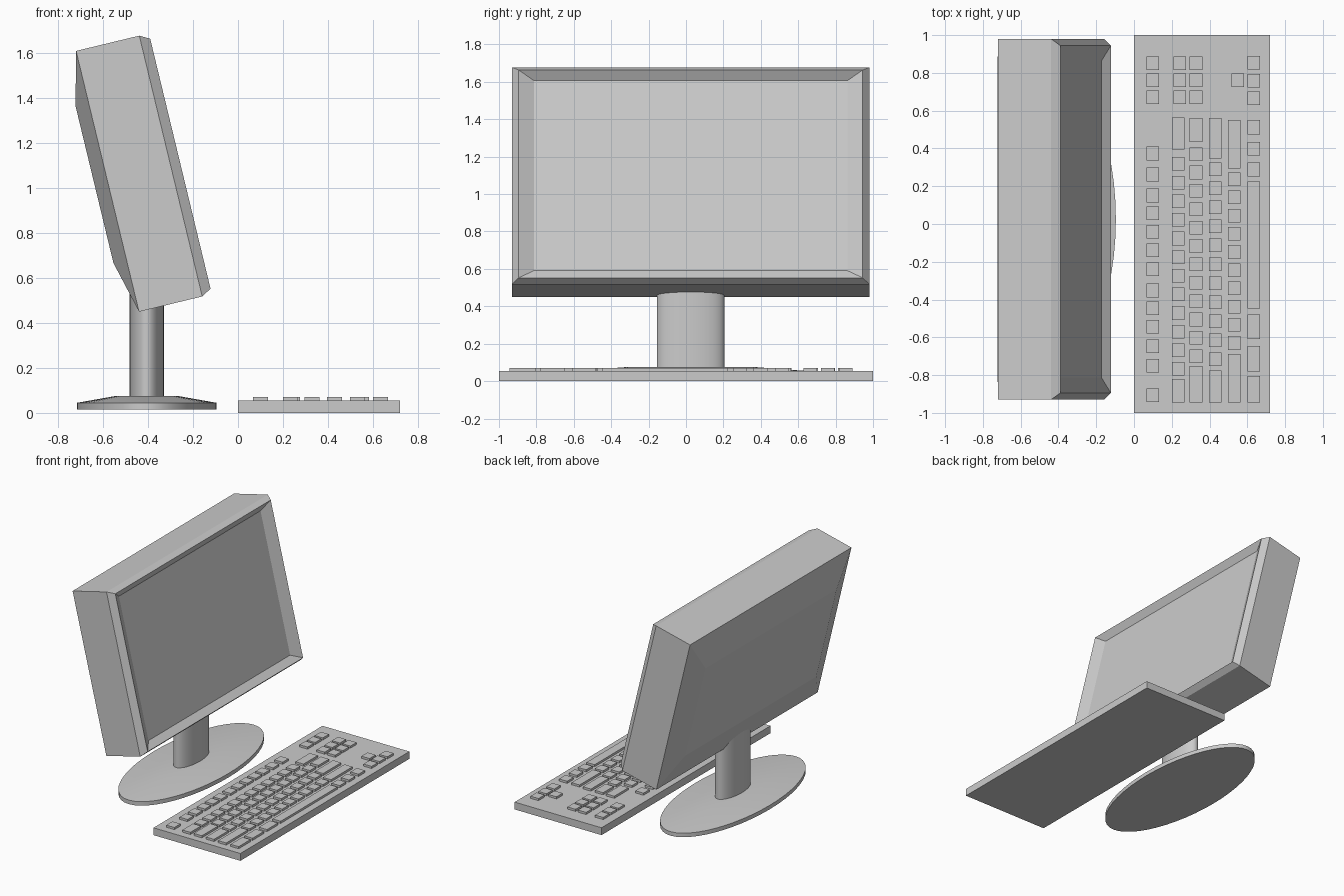
import bpy, bmesh, math

if "Cube" in bpy.data.objects:
    bpy.data.objects.remove(bpy.data.objects["Cube"])

mat = bpy.data.materials.new("light grey plastic")
mat.diffuse_color = (0.6, 0.6, 0.6, 1)
mat.use_nodes = True
mat.node_tree.nodes["Principled BSDF"].inputs["Base Color"].default_value = mat.diffuse_color


def finish(name, bm, smooth=False):
    bmesh.ops.recalc_face_normals(bm, faces=bm.faces)
    me = bpy.data.meshes.new(name)
    bm.to_mesh(me)
    bm.free()
    me.materials.append(mat)
    ob = bpy.data.objects.new(name, me)
    bpy.context.collection.objects.link(ob)
    if smooth:
        bpy.ops.object.select_all(action='DESELECT')
        ob.select_set(True)
        bpy.context.view_layer.objects.active = ob
        bpy.ops.object.shade_smooth_by_angle(angle=math.radians(30))
    return ob


def loft(bm, rings):
    """Skin a list of point rings and cap both ends."""
    vs = [[bm.verts.new(p) for p in r] for r in rings]
    n = len(vs[0])
    for a, b in zip(vs, vs[1:]):
        for i in range(n):
            j = (i + 1) % n
            bm.faces.new((a[i], a[j], b[j], b[i]))
    bm.faces.new(vs[0])
    bm.faces.new(vs[-1])


def ellipse(cx, cy, a, b, z, n=48):
    return [(cx + a * math.cos(2 * math.pi * i / n),
             cy + b * math.sin(2 * math.pi * i / n), z) for i in range(n)]


def box(bm, x0, x1, y0, y1, z0, z1):
    loft(bm, [[(x0, y0, z), (x1, y0, z), (x1, y1, z), (x0, y1, z)] for z in (z0, z1)])


# Tilted monitor: rectangles stepped along its thickness
# (depth, inset along height, inset along width)
tilt = math.radians(13.57)
s, c = math.sin(tilt), math.cos(tilt)
H, Y0, Y1 = 1.193, -0.93, 0.98
rings = []
for d, iu, iy in [(-0.06, 0.237, 0.18), (0, 0, 0), (0.289, 0, 0),
                  (0.333, 0.025, 0.035), (0.293, 0.074, 0.117)]:
    ring = []
    for u, y in [(iu, Y0 + iy), (iu, Y1 - iy), (H - iu, Y1 - iy), (H - iu, Y0 + iy)]:
        ring.append((-0.44 + d * c - u * s, y, 0.45 + d * s + u * c))
    rings.append(ring)
bm = bmesh.new()
loft(bm, rings)
finish("monitor", bm)

# Oval foot with a shallow conical top
bm = bmesh.new()
cx, cy = -0.406, 0.025
loft(bm, [ellipse(cx, cy, 0.31, 0.74, 0.015), ellipse(cx, cy, 0.31, 0.74, 0.045),
          ellipse(cx, cy, 0.14, 0.345, 0.075)])
finish("stand_foot", bm, True)

# Oval stem
bm = bmesh.new()
loft(bm, [ellipse(cx, cy, 0.076, 0.18, 0.06), ellipse(cx, cy, 0.076, 0.18, 0.55)])
finish("stand_stem", bm, True)

# Keyboard slab
bm = bmesh.new()
box(bm, 0, 0.72, -1, 1, 0, 0.055)
finish("keyboard_base", bm)

# Keys
bm = bmesh.new()


def key(x, y0, y1, w=0.067):
    box(bm, x, x + w, y0, y1, 0.05, 0.071)


def square_run(x, first, last, n):
    """n square keys with centres spread from first to last."""
    for i in range(n):
        y = first + (last - first) * i / (n - 1)
        key(x, y - 0.036, y + 0.036)


# function row
for y in (0.373, 0.262, 0.151, 0.056, -0.04, -0.14, -0.24, -0.352,
          -0.447, -0.545, -0.648, -0.751, -0.907):
    key(0.066, y - 0.036, y + 0.036)
# typing rows: x, wide end key, square run, wide start key
for x, top, run, low in [
        (0.2, (0.395, 0.563), (0.318, -0.767, 12), (-0.945, -0.82)),
        (0.295, (0.435, 0.56), (0.37, -0.7, 12), (-0.945, -0.752)),
        (0.396, (0.347, 0.56), (0.29, -0.715, 11), (-0.945, -0.775)),
        (0.497, (0.295, 0.55), (0.237, -0.63, 10), (-0.945, -0.687))]:
    key(x, *top)
    square_run(x, *run)
    key(x, *low)
# space bar row
for y0, y1 in [(-0.945, -0.805), (-0.78, -0.647), (-0.61, -0.48), (-0.447, 0.225),
               (0.252, 0.325), (0.362, 0.435), (0.475, 0.55)]:
    key(0.6, y0, y1)
# navigation block and arrow keys
for x in (0.066, 0.208, 0.295):
    square_run(x, 0.85, 0.67, 3)
square_run(0.6, 0.853, 0.665, 3)
key(0.516, 0.724, 0.796)
finish("keyboard_keys", bm)
